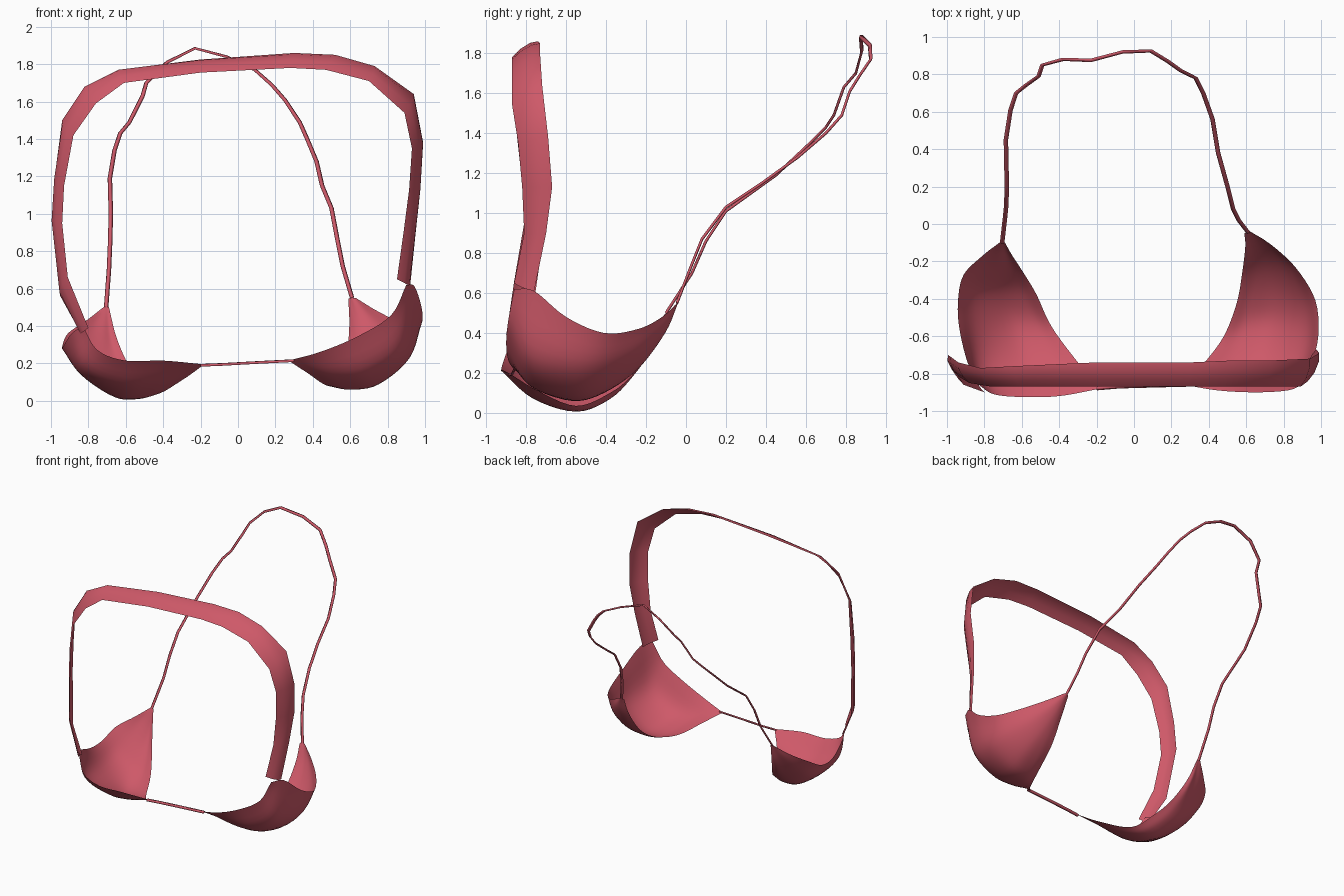
import bpy
from mathutils import Vector

mat = bpy.data.materials.new("red_fabric")
mat.diffuse_color = (0.62, 0.1, 0.14, 1)


def spline(pts, n):
    """Catmull-Rom points through pts, n steps per span."""
    p = [2 * pts[0] - pts[1]] + pts + [2 * pts[-1] - pts[-2]]
    out = []
    for i in range(1, len(p) - 2):
        a, b, c, d = p[i - 1:i + 3]
        for k in range(n):
            t = k / n
            out.append(0.5 * (2 * b + (c - a) * t + (2 * a - 5 * b + 4 * c - d) * t ** 2
                              + (3 * b - a - 3 * c + d) * t ** 3))
    return out + [pts[-1]]


def sheet(name, rows, smooth=True, closed=False):
    """Skin a grid of rows into one cloth surface."""
    m = len(rows[0])
    last = m if closed else m - 1
    faces = [(i * m + j, i * m + (j + 1) % m, (i + 1) * m + (j + 1) % m, (i + 1) * m + j)
             for i in range(len(rows) - 1) for j in range(last)]
    me = bpy.data.meshes.new(name)
    me.from_pydata([v for r in rows for v in r], [], faces)
    me.polygons.foreach_set("use_smooth", [smooth] * len(faces))
    me.materials.append(mat)
    ob = bpy.data.objects.new(name, me)
    bpy.context.collection.objects.link(ob)
    return ob


def cup(name, rows, n=5):
    rows = [spline([Vector(p) for p in r], n) for r in rows]
    cols = [spline(list(c), n) for c in zip(*rows)]
    sheet(name, list(zip(*cols)))


def cord(name, pts, r):
    """Thin four-sided strap along a path."""
    pts = [Vector(p) for p in pts]
    rows = []
    for i, p in enumerate(pts):
        t = (pts[min(i + 1, len(pts) - 1)] - pts[max(i - 1, 0)]).normalized()
        side = t.cross(Vector((0, -0.6, 0.8))).normalized()
        up = side.cross(t)
        rows.append([p + side * r, p + up * r * 0.6, p - side * r, p - up * r * 0.6])
    sheet(name, rows, closed=True)


# Cups: rows run from the front edge to the back tip, inner edge to outer edge
cup("right_cup", [
    [(.27, -.86, .215), (.45, -.89, .265), (.65, -.90, .35), (.82, -.89, .46), (.90, -.86, .62)],
    [(.37, -.75, .15), (.52, -.77, .13), (.70, -.79, .16), (.88, -.79, .30), (.945, -.76, .61)],
    [(.48, -.60, .08), (.60, -.57, .06), (.75, -.57, .09), (.92, -.60, .24), (.985, -.60, .48)],
    [(.55, -.42, .11), (.63, -.41, .10), (.76, -.40, .13), (.90, -.42, .24), (.97, -.41, .40)],
    [(.58, -.25, .22), (.66, -.24, .22), (.74, -.23, .25), (.82, -.23, .32), (.87, -.24, .42)],
    [(.595, -.12, .40), (.63, -.11, .395), (.67, -.10, .41), (.71, -.10, .44), (.745, -.12, .48)],
    [(.59, -.05, .545), (.60, -.045, .55), (.61, -.04, .55), (.62, -.04, .55), (.63, -.045, .55)],
])
cup("left_cup", [
    [(-.18, -.88, .195), (-.40, -.92, .215), (-.60, -.925, .215), (-.75, -.91, .27), (-.83, -.86, .40)],
    [(-.30, -.74, .11), (-.45, -.76, .08), (-.62, -.77, .08), (-.82, -.78, .17), (-.89, -.74, .36)],
    [(-.44, -.55, .035), (-.53, -.55, .01), (-.66, -.55, .02), (-.84, -.56, .14), (-.935, -.55, .29)],
    [(-.52, -.38, .10), (-.60, -.38, .07), (-.71, -.38, .09), (-.85, -.38, .18), (-.94, -.40, .29)],
    [(-.585, -.27, .19), (-.65, -.26, .19), (-.73, -.26, .22), (-.82, -.26, .28), (-.91, -.27, .36)],
    [(-.65, -.17, .34), (-.68, -.16, .34), (-.72, -.16, .37), (-.77, -.16, .40), (-.81, -.17, .43)],
    [(-.69, -.10, .50), (-.70, -.10, .505), (-.705, -.10, .505), (-.71, -.10, .505), (-.72, -.10, .50)],
])

# Bridge joining the cups at the front
cord("centre_bridge", [(-.20, -.88, .19), (-.08, -.87, .195), (.1, -.865, .205), (.30, -.86, .215)], .012)

# Wide strap: each station is (back edge x, y, z), (front edge x, y, z)
stations = [
    ((-.84, -.80, .36), (-.80, -.90, .39)),
    ((-.95, -.76, .56), (-.91, -.86, .66)),
    ((-.995, -.70, .97), (-.94, -.81, .95)),
    ((-.98, -.71, 1.2), (-.93, -.82, 1.15)),
    ((-.94, -.74, 1.5), (-.88, -.85, 1.42)),
    ((-.82, -.77, 1.68), (-.76, -.87, 1.59)),
    ((-.64, -.76, 1.77), (-.61, -.87, 1.70)),
    ((-.20, -.74, 1.825), (-.20, -.87, 1.755)),
    ((.30, -.74, 1.86), (.28, -.87, 1.78)),
    ((.52, -.73, 1.85), (.47, -.87, 1.77)),
    ((.73, -.73, 1.79), (.70, -.87, 1.71)),
    ((.94, -.72, 1.64), (.89, -.87, 1.54)),
    ((.99, -.69, 1.38), (.93, -.84, 1.35)),
    ((.975, -.67, 1.13), (.915, -.82, 1.13)),
    ((.95, -.70, .90), (.885, -.81, .90)),
    ((.92, -.76, .61), (.85, -.86, .65)),
]
rows = []
for back, front in stations:
    b, f = Vector(back), Vector(front)
    mid = (b + f) / 2
    out = Vector((mid.x, 0, mid.z - 1)).normalized()
    rows.append([b, b.lerp(f, .3) + out * .018, b.lerp(f, .7) + out * .018, f])
sheet("wide_strap", rows)

# Thin strap looping up and back from tip to tip
cord("thin_strap", [
    (-.705, -.10, .50), (-.69, .03, .70), (-.683, .10, .86), (-.68, .20, 1.01), (-.685, .45, 1.19),
    (-.66, .61, 1.34), (-.63, .70, 1.43), (-.58, .74, 1.49), (-.51, .79, 1.63), (-.49, .85, 1.70),
    (-.38, .88, 1.81), (-.23, .875, 1.885), (-.06, .92, 1.84), (.09, .925, 1.77), (.18, .87, 1.69),
    (.25, .82, 1.61), (.33, .78, 1.49), (.37, .70, 1.40), (.42, .56, 1.28), (.45, .38, 1.15),
    (.50, .20, 1.03), (.53, .08, .87), (.56, .02, .72), (.61, -.045, .55)], .012)
